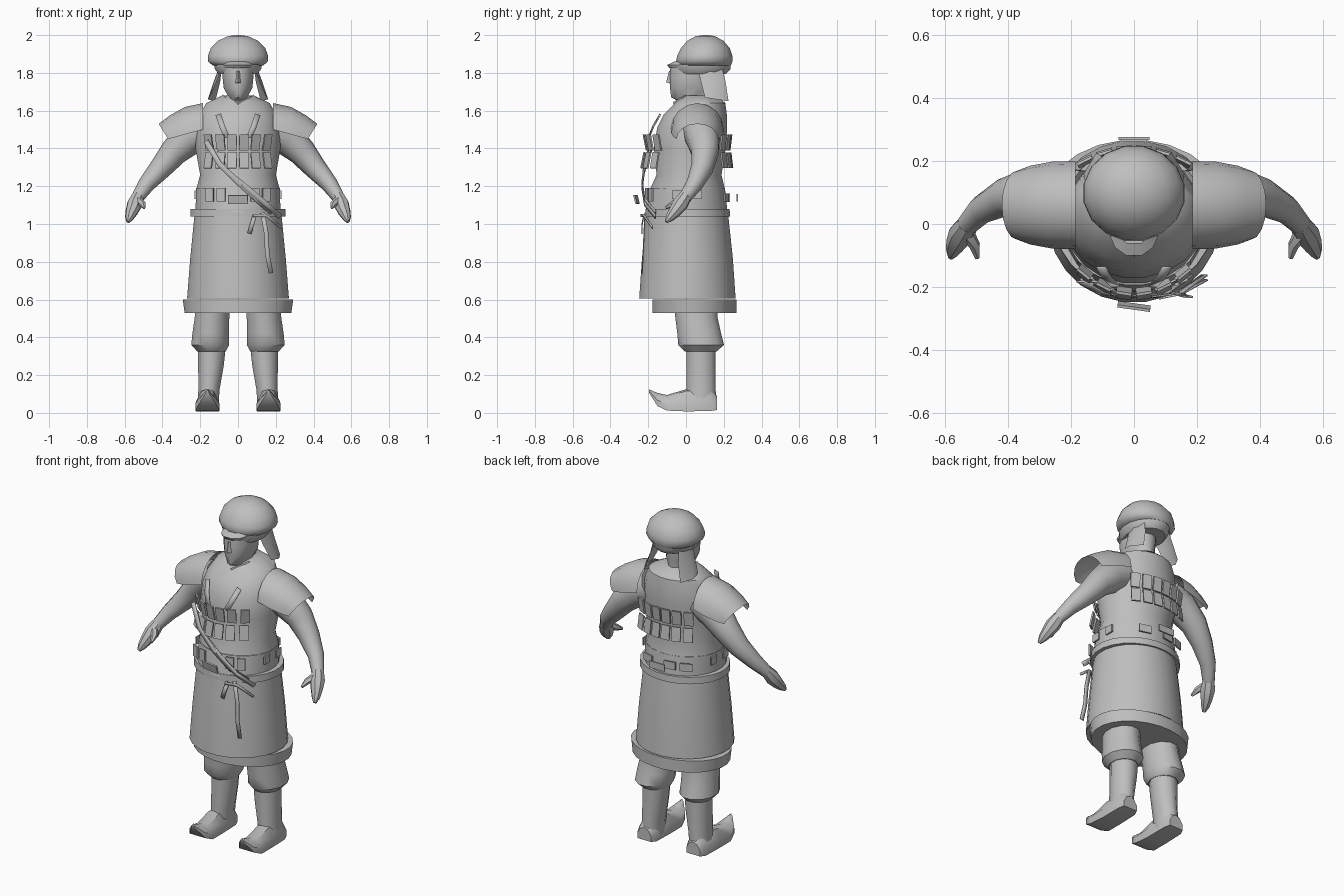
import bpy, bmesh, math
from mathutils import Vector, Matrix

if "Cube" in bpy.data.objects:
    bpy.data.objects.remove(bpy.data.objects["Cube"])

GREY = bpy.data.materials.new("plain grey")
GREY.diffuse_color = (0.52, 0.52, 0.52, 1)
GREY.use_nodes = True
GREY.node_tree.nodes["Principled BSDF"].inputs["Base Color"].default_value = GREY.diffuse_color


def finish(name, bm, angle=40):
    bmesh.ops.recalc_face_normals(bm, faces=bm.faces)
    me = bpy.data.meshes.new(name)
    bm.to_mesh(me)
    bm.free()
    ob = bpy.data.objects.new(name, me)
    bpy.context.collection.objects.link(ob)
    me.materials.append(GREY)
    bpy.ops.object.select_all(action='DESELECT')
    ob.select_set(True)
    bpy.context.view_layer.objects.active = ob
    bpy.ops.object.shade_smooth_by_angle(angle=math.radians(angle))
    return ob


def skin(name, rows, closed=True, caps=True, angle=40):
    """Join rows of points with quads."""
    bm = bmesh.new()
    vs = [[bm.verts.new(p) for p in r] for r in rows]
    n = len(rows[0])
    for a, b in zip(vs, vs[1:]):
        for i in range(n if closed else n - 1):
            j = (i + 1) % n
            bm.faces.new((a[i], a[j], b[j], b[i]))
    if closed and caps:
        bm.faces.new(vs[0])
        bm.faces.new(vs[-1])
    return finish(name, bm, angle)


def ring(c, u, v, n):
    c, u, v = Vector(c), Vector(u), Vector(v)
    return [c + u * math.cos(math.tau * (i + .5) / n) + v * math.sin(math.tau * (i + .5) / n)
            for i in range(n)]


def loft(name, secs, n=16, caps=True, angle=40):
    """Upright loft, each section is (centre x, half width, front y, back y, z)."""
    return skin(name, [ring((cx, (f + b) / 2, z), (rx, 0, 0), (0, (b - f) / 2, 0), n)
                       for cx, rx, f, b, z in secs], True, caps, angle)


def tube(name, pts, n=10):
    """Round limb, each point is (x, y, z, radius)."""
    P = [Vector(p[:3]) for p in pts]
    rows = []
    for i, p in enumerate(P):
        t = (P[min(i + 1, len(P) - 1)] - P[max(i - 1, 0)]).normalized()
        u = (Vector((0, 1, 0)) - t * t.y).normalized()
        rows.append(ring(p, u * pts[i][3], t.cross(u) * pts[i][3], n))
    return skin(name, rows)


def plates(name, items):
    """Thin plates, each item is (x, y, z, width, height, yaw, lean)."""
    bm = bmesh.new()
    for x, y, z, w, h, yaw, lean in items:
        m = (Matrix.Translation((x, y, z)) @ Matrix.Rotation(yaw, 4, 'Z')
             @ Matrix.Rotation(lean, 4, 'X') @ Matrix.Diagonal((w, .009, h, 1)))
        bmesh.ops.create_cube(bm, size=1, matrix=m)
    return finish(name, bm, 20)


def ribbon(name, pts, w):
    """Flat strip facing the front or back."""
    P = [Vector(p) for p in pts]
    rows = []
    for i, p in enumerate(P):
        t = P[min(i + 1, len(P) - 1)] - P[max(i - 1, 0)]
        s = Vector((t.z, 0, -t.x)).normalized() * w / 2
        rows.append([p - s, p + s])
    ob = skin(name, rows, closed=False)
    mod = ob.modifiers.new("thickness", 'SOLIDIFY')
    mod.thickness = .006
    return ob


# torso, head
loft("torso", [(0, .215, -.2, .22, 1.05), (0, .222, -.19, .207, 1.19), (0, .203, -.158, .19, 1.26),
               (0, .228, -.172, .213, 1.4), (0, .222, -.155, .22, 1.51), (0, .205, -.12, .218, 1.58),
               (0, .17, -.06, .21, 1.64), (0, .085, -.02, .16, 1.68)], 20)
loft("head", [(0, .065, 0, .14, 1.58), (0, .06, -.02, .14, 1.64), (0, .05, -.078, .14, 1.67),
              (0, .078, -.085, .145, 1.72), (0, .084, -.088, .15, 1.78), (0, .085, -.08, .15, 1.85)], 14)
skin("nose", [[(-.016, -.08, 1.745), (0, -.105, 1.75), (.016, -.08, 1.745)],
              [(-.008, -.084, 1.81), (0, -.09, 1.81), (.008, -.084, 1.81)]], caps=True)
# V neckline
skin("neckline", [[(-.085, .0, 1.685), (0, -.06, 1.615), (.085, .0, 1.685)],
                  [(-.06, .0, 1.675), (0, -.07, 1.645), (.06, .0, 1.675)]], closed=False)

# helmet
loft("helmet_band", [(0, .105, -.05, .215, 1.795), (0, .125, -.065, .238, 1.82),
                     (0, .13, -.065, .24, 1.845)], 16)
loft("helmet", [(0, .135, -.045, .24, 1.838), (0, .163, -.055, .25, 1.862), (0, .162, -.05, .248, 1.89),
                (0, .148, -.03, .235, 1.93), (0, .108, .005, .2, 1.97), (0, .055, .05, .155, 1.994),
                (0, .015, .09, .12, 2.0)], 16, angle=60)
visor = [(-.08, -.03), (-.06, -.075), (-.025, -.1), (.025, -.1), (.06, -.075), (.08, -.03)]
skin("visor", [[(x * .9, y + .04, 1.86) for x, y in visor], [(x, y, 1.842) for x, y in visor],
               [(x, y + .012, 1.825) for x, y in visor]], closed=False)

for s, side in ((-1, "left"), (1, "right")):
    # helmet side flap
    skin(side + "_helmet_flap",
         [[(s * .085, .06, 1.83), (s * .1, .12, 1.83), (s * .085, .19, 1.83)],
          [(s * .115, .08, 1.75), (s * .13, .14, 1.75), (s * .095, .21, 1.75)],
          [(s * .15, .1, 1.67), (s * .16, .16, 1.66), (s * .12, .225, 1.65)]], closed=False)
    # shoulder guard
    guard = []
    for x, dx, z, dz, ry in ((.185, 0, 1.5, .14, .14), (.26, .02, 1.48, .14, .138),
                             (.33, .03, 1.46, .115, .125), (.37, .05, 1.45, .08, .11)):
        guard.append([(s * (x + dx * math.sin(a)), .06 - ry * math.cos(a), z + dz * math.sin(a))
                      for a in [math.pi * i / 8 for i in range(9)]])
    skin(side + "_shoulder_guard", guard, closed=False)
    # arm, hand, fingers, thumb
    tube(side + "_arm", [(s * .17, .075, 1.5, .1), (s * .26, .09, 1.455, .092), (s * .34, .1, 1.38, .075),
                         (s * .41, .085, 1.295, .06), (s * .485, .045, 1.21, .045),
                         (s * .532, -.005, 1.14, .034)])
    tube(side + "_hand", [(s * .528, 0, 1.15, .034), (s * .547, -.03, 1.105, .042),
                          (s * .563, -.06, 1.065, .034), (s * .575, -.085, 1.035, .024),
                          (s * .582, -.105, 1.012, .01)], 8)
    tube(side + "_thumb", [(s * .53, -.03, 1.125, .024), (s * .505, -.07, 1.105, .018),
                           (s * .498, -.108, 1.085, .008)], 6)
    # trouser leg
    loft(side + "_trouser", [(s * .13, .092, -.07, .17, .6), (s * .138, .095, -.06, .172, .5),
                             (s * .145, .1, -.05, .19, .42), (s * .147, .104, -.045, .205, .36),
                             (s * .14, .078, -.01, .165, .325)], 12)
    # boot shaft and curled foot
    loft(side + "_boot_shaft", [(s * .138, .077, 0, .16, .36), (s * .143, .07, 0, .16, .25),
                                (s * .154, .058, 0, .16, .12), (s * .16, .058, 0, .163, .02)], 12)
    foot = []
    for y, zb, zt, hw in ((.163, .015, .09, .045), (.13, .01, .13, .058), (0, .008, .125, .06),
                          (-.1, .012, .095, .064), (-.15, .035, .105, .052), (-.195, .105, .125, .008)):
        cx, zm = s * .162, zb + (zt - zb) * .45
        foot.append([(cx - hw, y, zb), (cx + hw, y, zb), (cx + hw, y, zm), (cx + hw * .55, y, zt - .01),
                     (cx, y, zt), (cx - hw * .55, y, zt - .01), (cx - hw, y, zm)])
    skin(side + "_boot_foot", foot)
    # chest tie
    ribbon(side + "_chest_tie", [(s * .105, -.14, 1.58), (s * .085, -.175, 1.52), (s * .06, -.2, 1.46)], .03)

# skirt, hem, waist
loft("skirt", [(0, .272, -.25, .265, .605), (0, .255, -.235, .25, .82), (0, .232, -.213, .225, 1.05)], 24)
loft("hem", [(0, .285, -.18, .268, .53), (0, .295, -.18, .268, .6)], 24)
loft("waistband", [(0, .226, -.218, .222, 1.06), (0, .225, -.195, .208, 1.19)], 24)
loft("belt", [(0, .255, -.217, .235, 1.04), (0, .253, -.216, .233, 1.08)], 24)

# armour plates, two rows front and back
front, back = [], []
for z, y0, y1 in ((1.432, -.215, .235), (1.337, -.228, .24)):
    for i in range(6):
        x = -.155 + .062 * i
        front.append((x, y0 + 2.6 * x * x, z, .05, .086, math.atan(5.2 * x), -.2 if z < 1.4 else .2))
        back.append((x, y1 - 1.6 * x * x, z, .052, .083, math.atan(-3.2 * x), .12 if z < 1.4 else -.12))
plates("front_plates", front)
plates("back_plates", back)
# belt plates
waist = [(x, -.218 + 1.5 * x * x, 1.155, .045, .07, math.atan(3 * x), 0)
         for x in (-.15, -.09, .09, .15)]
waist += [(x, .228 - 1.5 * x * x, 1.14, .07, .045, math.atan(-3 * x), 0) for x in (-.14, -.05, .1)]
waist += [(s * .225, y, 1.155, .05, .045, math.pi / 2, 0) for s in (-1, 1) for y in (-.05, .06)]
plates("waist_plates", waist)
plates("buckles", [(0, -.262, 1.13, .105, .048, -.14, .25), (0, .272, 1.14, .1, .04, 0, 0)])

# sashes and hanging ties
for k, off in enumerate((0, .045)):
    ribbon("sash_%d" % (k + 1), [(-.17 + off, -.185, 1.44 - off), (-.1 + off, -.225, 1.32 - off),
                                 (0 + off, -.235, 1.22 - off * .6), (.1 + off, -.222, 1.13 - off * .5),
                                 (.18 + off, -.165, 1.06 - off * .5)], .028)
ribbon("long_tie", [(.13, -.22, 1.06), (.15, -.225, .95), (.155, -.23, .84), (.175, -.235, .74)], .024)
ribbon("short_tie", [(.09, -.225, 1.05), (.075, -.235, 1.0), (.06, -.235, .95)], .022)
ribbon("cross_tie", [(.08, -.24, 1.045), (.15, -.225, 1.045), (.23, -.18, .98)], .016)
